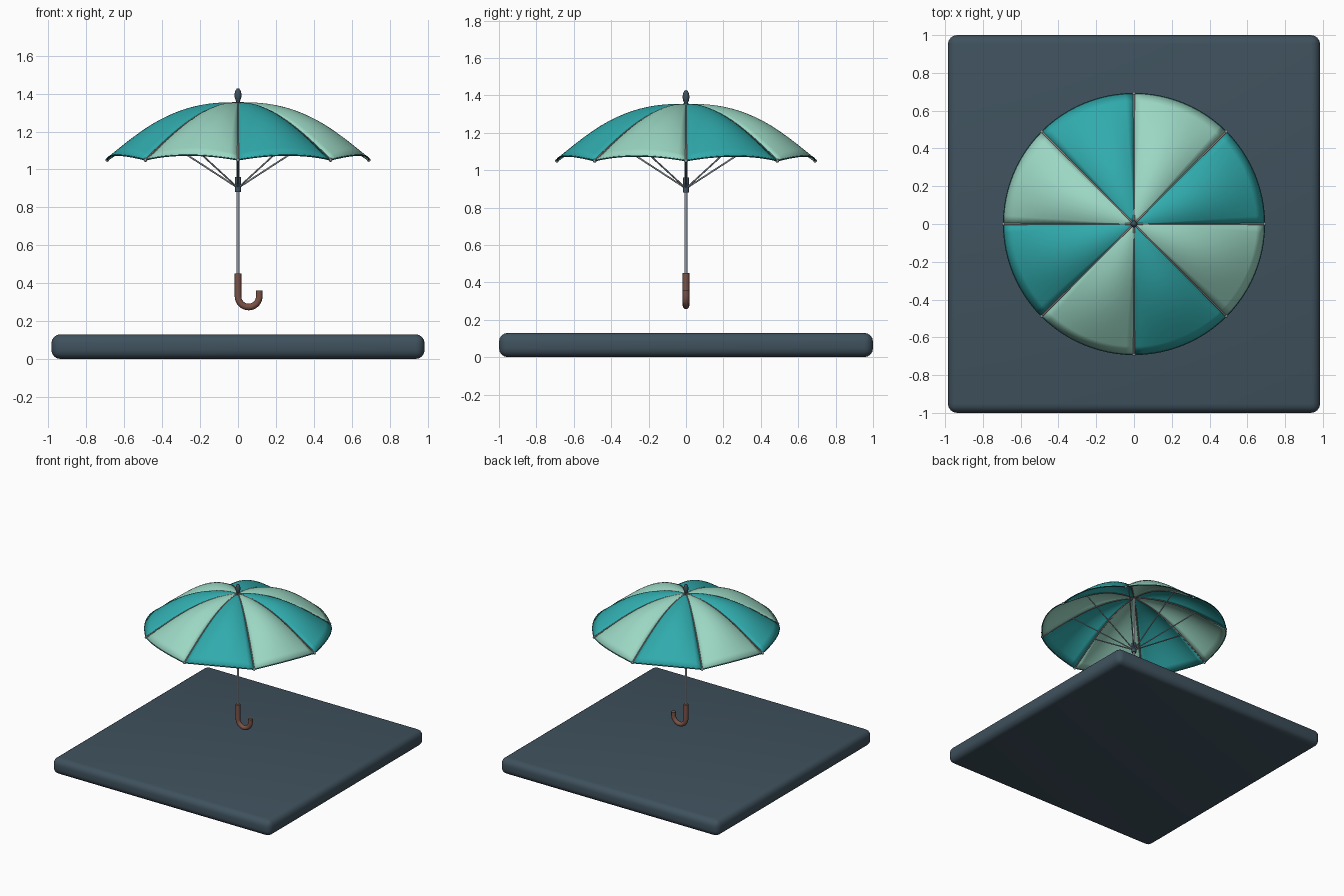
import bpy, bmesh, math
from mathutils import Vector

if "Cube" in bpy.data.objects:
    bpy.data.objects.remove(bpy.data.objects["Cube"])

R, APEX, RIM = 0.69, 1.35, 1.05
N = 8


def material(name, rgb):
    m = bpy.data.materials.new(name)
    m.diffuse_color = (*rgb, 1)
    m.use_nodes = True
    m.node_tree.nodes["Principled BSDF"].inputs["Base Color"].default_value = m.diffuse_color
    return m


SLATE = material("slate", (0.05, 0.083, 0.11))
TEAL = material("teal", (0.03, 0.41, 0.42))
MINT = material("mint", (0.33, 0.68, 0.55))
STEEL = material("steel", (0.27, 0.31, 0.34))
RIB = material("rib grey", (0.24, 0.2, 0.19))
BROWN = material("brown wood", (0.2, 0.085, 0.06))
HEM = material("dark teal", (0.015, 0.13, 0.14))


def finish(name, bm, mat, angle=40):
    bmesh.ops.recalc_face_normals(bm, faces=bm.faces)
    me = bpy.data.meshes.new(name)
    bm.to_mesh(me)
    bm.free()
    me.materials.append(mat)
    ob = bpy.data.objects.new(name, me)
    bpy.context.collection.objects.link(ob)
    bpy.ops.object.select_all(action='DESELECT')
    ob.select_set(True)
    bpy.context.view_layer.objects.active = ob
    bpy.ops.object.shade_smooth_by_angle(angle=math.radians(angle))
    return ob


def lathe(name, profile, mat, seg=20):
    """Closed solid of revolution from (radius, z) points."""
    bm = bmesh.new()
    rings = [[bm.verts.new((r * math.cos(2 * math.pi * i / seg),
                            r * math.sin(2 * math.pi * i / seg), z))
              for i in range(seg)] for r, z in profile]
    for a, b in zip(rings, rings[1:]):
        for i in range(seg):
            j = (i + 1) % seg
            bm.faces.new((a[i], a[j], b[j], b[i]))
    bm.faces.new(rings[0])
    bm.faces.new(rings[-1])
    return finish(name, bm, mat)


def tube(name, points, radius, mat, res=2):
    """Capped tube swept along a path."""
    cu = bpy.data.curves.new(name, 'CURVE')
    cu.dimensions = '3D'
    cu.bevel_depth = radius
    cu.bevel_resolution = res
    cu.use_fill_caps = True
    sp = cu.splines.new('POLY')
    sp.points.add(len(points) - 1)
    for p, co in zip(sp.points, points):
        p.co = (*co, 1)
    cu.materials.append(mat)
    ob = bpy.data.objects.new(name, cu)
    bpy.context.collection.objects.link(ob)
    return ob


def canopy(t, u, ang0, lift=0.0):
    """Canopy point: t = centre to rim, u = across one panel."""
    a = ang0 + u * 2 * math.pi / N
    bulge = 0.025 * t + 0.03 * math.sin(math.pi * t ** 1.6)
    z = RIM + (APEX - RIM) * math.cos(t * math.pi / 2) + bulge * 4 * u * (1 - u)
    return Vector((R * t * math.cos(a), R * t * math.sin(a), z + lift))


# Rounded base slab
bm = bmesh.new()
bmesh.ops.create_cube(bm, size=1)
for v in bm.verts:
    v.co = (v.co.x * 1.97, v.co.y * 2.0, (v.co.z + 0.5) * 0.13)
bmesh.ops.bevel(bm, geom=list(bm.edges), offset=0.048, segments=4,
                profile=0.5, affect='EDGES')
finish("base_slab", bm, SLATE, 50)

# Canopy panels, ribs, hem, rib tips and struts
ROWS, COLS = 16, 12
for k in range(N):
    ang = k * 2 * math.pi / N
    d = Vector((math.cos(ang), math.sin(ang), 0))

    bm = bmesh.new()
    top = bm.verts.new(canopy(0, 0, ang))
    rows = [[bm.verts.new(canopy(i / ROWS, j / COLS, ang))
             for j in range(COLS + 1)] for i in range(1, ROWS + 1)]
    for j in range(COLS):
        bm.faces.new((top, rows[0][j], rows[0][j + 1]))
        for a, b in zip(rows, rows[1:]):
            bm.faces.new((a[j], b[j], b[j + 1], a[j + 1]))
    panel = finish(f"canopy_panel_{k}", bm, MINT if k % 2 else TEAL)
    mod = panel.modifiers.new("thickness", 'SOLIDIFY')
    mod.thickness = 0.005
    mod.offset = 0

    tube(f"canopy_rib_{k}", [canopy(i / 16, 0, ang) for i in range(17)], 0.0055, RIB)
    tube(f"canopy_hem_{k}", [canopy(1, j / COLS, ang) for j in range(COLS + 1)],
         0.004, HEM, 1)

    bm = bmesh.new()
    bmesh.ops.create_uvsphere(bm, u_segments=12, v_segments=8, radius=0.01)
    bmesh.ops.translate(bm, verts=bm.verts, vec=canopy(1, 0, ang))
    finish(f"rib_tip_{k}", bm, STEEL)

    joint = canopy(0.66, 0, ang, -0.005)
    tube(f"strut_{k}", [d * 0.012 + Vector((0, 0, 0.91)), joint], 0.0045, STEEL)

# Shaft, sliding runner and top finial
lathe("shaft", [(0.0085, 0.4), (0.0085, 1.36)], STEEL)
lathe("runner", [(0.017, 0.88), (0.017, 0.96)], SLATE)
lathe("finial", [(0.009, 1.34), (0.010, 1.36)] +
      [(0.001 + 0.017 * math.sin(math.pi * i / 10), 1.392 - 0.036 * math.cos(math.pi * i / 10))
       for i in range(2, 11)], SLATE)

# Hooked handle
HR, HZ = 0.056, 0.33
path = [(0, 0, 0.45), (0, 0, 0.39)]
path += [(HR - HR * math.cos(math.pi * i / 16), 0, HZ - HR * math.sin(math.pi * i / 16))
         for i in range(17)]
path.append((2 * HR, 0, 0.36))
tube("hook_handle", path, 0.0175, BROWN, 4)
